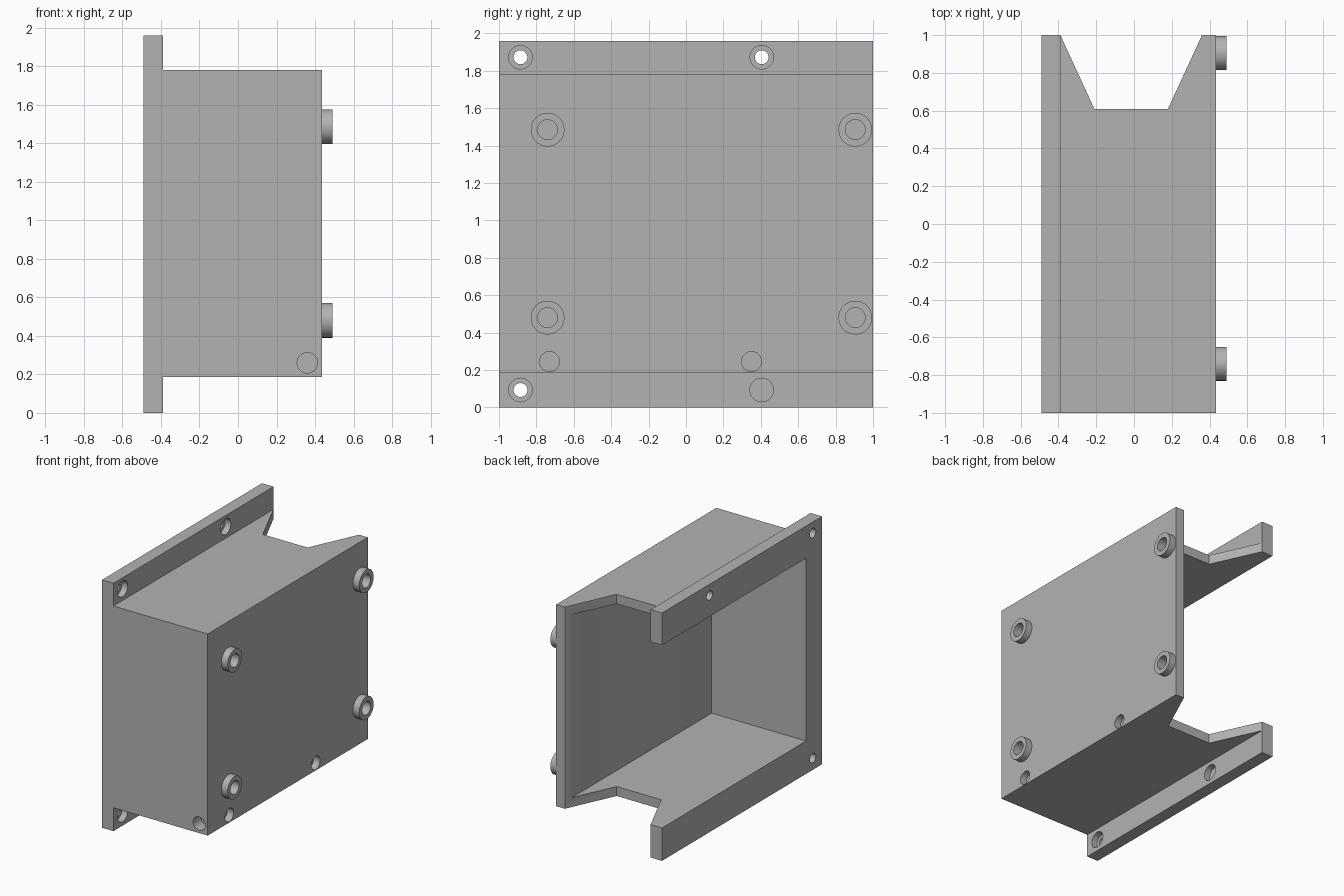
import bpy
import bmesh
from mathutils import Matrix, Vector

cube = bpy.data.objects.get("Cube")
if cube:
    bpy.data.objects.remove(cube, do_unlink=True)

# Material
grey = bpy.data.materials.new("plain grey")
grey.use_nodes = True
color = (0.45, 0.45, 0.45, 1)
grey.diffuse_color = color
grey.node_tree.nodes["Principled BSDF"].inputs["Base Color"].default_value = color


def add_object(name, bm):
    bmesh.ops.recalc_face_normals(bm, faces=bm.faces)
    mesh = bpy.data.meshes.new(name)
    bm.to_mesh(mesh)
    bm.free()
    mesh.materials.append(grey)
    obj = bpy.data.objects.new(name, mesh)
    bpy.context.collection.objects.link(obj)
    return obj


def prism(name, points, sweep):
    """Extrude a closed outline along a vector."""
    bm = bmesh.new()
    face = bm.faces.new([bm.verts.new(p) for p in points])
    ext = bmesh.ops.extrude_face_region(bm, geom=[face])
    moved = [g for g in ext["geom"] if isinstance(g, bmesh.types.BMVert)]
    bmesh.ops.translate(bm, verts=moved, vec=Vector(sweep))
    return add_object(name, bm)


def rod(name, center, radius, length, axis="X"):
    bm = bmesh.new()
    bmesh.ops.create_cone(bm, cap_ends=True, segments=40, radius1=radius,
                          radius2=radius, depth=length)
    turn = Matrix.Rotation(1.5707963, 4, "Y" if axis == "X" else "X")
    bm.transform(Matrix.Translation(center) @ turn)
    return add_object(name, bm)


def combine(target, tool, operation="DIFFERENCE"):
    mod = target.modifiers.new("combine", "BOOLEAN")
    mod.operation = operation
    mod.solver = "EXACT"
    mod.object = tool
    bpy.context.view_layer.objects.active = target
    bpy.ops.object.modifier_apply(modifier=mod.name)
    bpy.data.objects.remove(tool, do_unlink=True)


# Housing with mounting flanges, swept front to back
outline = [(-.49, 0), (-.39, 0), (-.39, .185), (.435, .185),
           (.435, 1.78), (-.39, 1.78), (-.39, 1.96), (-.49, 1.96)]
housing = prism("housing", [(x, -1, z) for x, z in outline], (0, 2, 0))

# Raised bosses on the side plate
bosses = [(y, z) for y in (-.74, .905) for z in (.48, 1.485)]
for y, z in bosses:
    combine(housing, rod("boss", (.44, y, z), .09, .1), "UNION")

# Cavity, open to the flange side and the back
cavity = [(-.6, -.8), (.335, -.8), (.335, 1.2), (-.6, 1.2)]
combine(housing, prism("cavity", [(x, y, .26) for x, y in cavity], (0, 0, 1.445)))

# Tapered notch at the back, through top and bottom walls
notch = [(-.21, .61), (.18, .61), (.406, 1.1), (-.436, 1.1)]
combine(housing, prism("notch", [(x, y, -.1) for x, y in notch], (0, 0, 2.2)))

# Blind bores in the bosses and the lower side plate
for y, z in bosses:
    combine(housing, rod("boss_bore", (.5, y, z), .053, .22))
for y in (-.73, .35):
    combine(housing, rod("side_bore", (.45, y, .245), .053, .14))
combine(housing, rod("front_bore", (.36, -1, .26), .053, .2, "Y"))

# Counterbored flange holes
for y in (-.885, .405):
    for z in (.093, 1.872):
        combine(housing, rod("flange_hole", (-.45, y, z), .037, .4))
        combine(housing, rod("counterbore", (-.34, y, z), .063, .2))

# Smooth bores, sharp edges
bpy.ops.object.select_all(action="DESELECT")
housing.select_set(True)
bpy.context.view_layer.objects.active = housing
bpy.ops.object.shade_smooth_by_angle(angle=.5)
